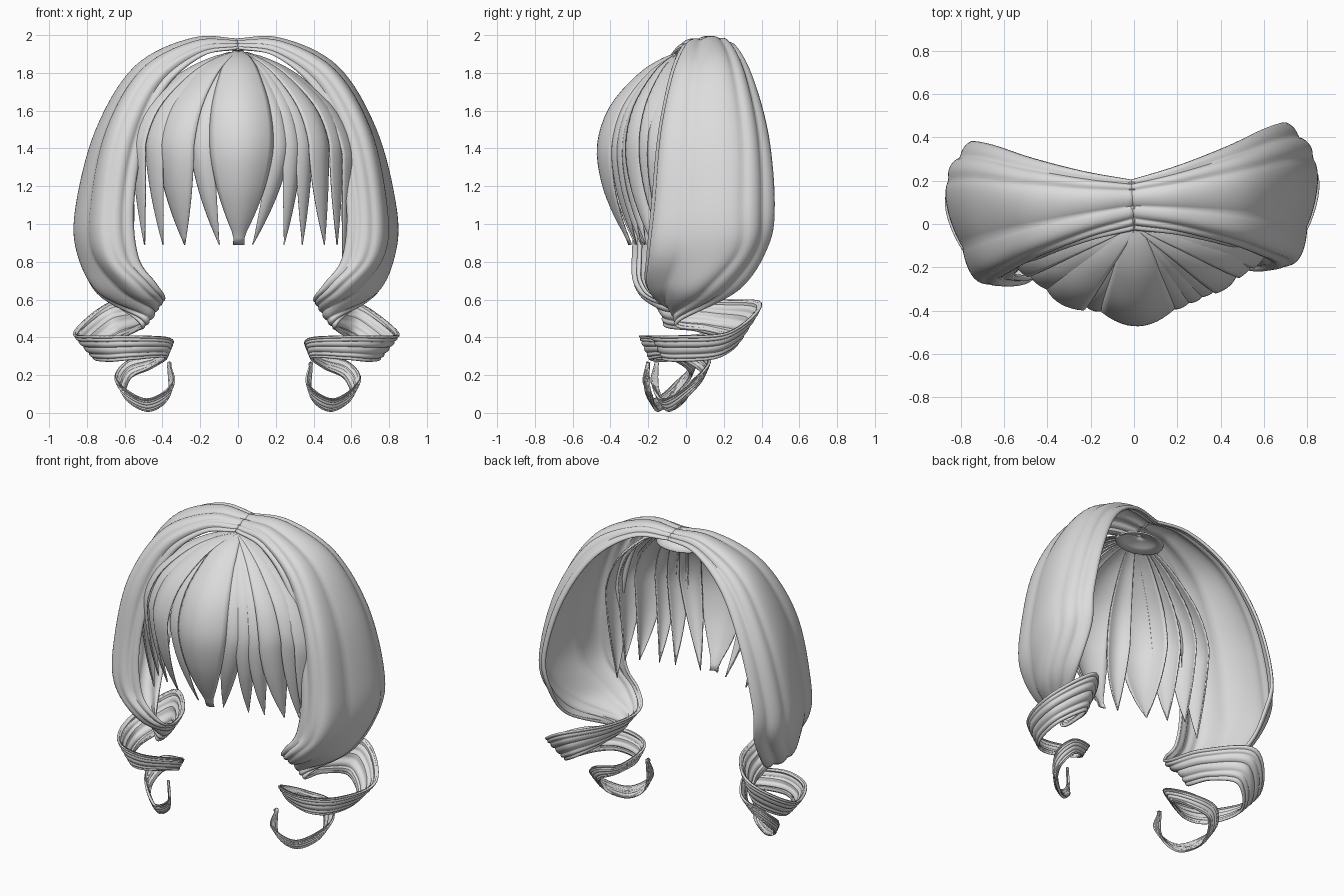
import bpy, math
from mathutils import Vector, Matrix

if "Cube" in bpy.data.objects:
    bpy.data.objects.remove(bpy.data.objects["Cube"])

mat = bpy.data.materials.new("hair_grey")
mat.diffuse_color = (0.72, 0.72, 0.72, 1)
mat.use_nodes = True
mat.node_tree.nodes["Principled BSDF"].inputs["Base Color"].default_value = mat.diffuse_color


def spline(pts, t):
    """Catmull-Rom through pts, t in 0..len-1."""
    i = min(int(t), len(pts) - 2)
    f = t - i
    p1, p2 = pts[i], pts[i + 1]
    p0 = pts[i - 1] if i > 0 else p1 * 2 - p2
    p3 = pts[i + 2] if i + 2 < len(pts) else p2 * 2 - p1
    return 0.5 * (2 * p1 + (p2 - p0) * f + (2 * p0 - 5 * p1 + 4 * p2 - p3) * f * f
                  + (3 * p1 - p0 - 3 * p2 + p3) * f ** 3)


def grid_object(name, rows, thickness, flip=False):
    """Smooth sheet from a grid of points, given a little thickness."""
    n = len(rows[0])
    faces = []
    for i in range(len(rows) - 1):
        for j in range(n - 1):
            a = i * n + j
            q = (a, a + n, a + n + 1, a + 1)
            faces.append(q[::-1] if flip else q)
    me = bpy.data.meshes.new(name)
    me.from_pydata([p for r in rows for p in r], [], faces)
    me.materials.append(mat)
    ob = bpy.data.objects.new(name, me)
    bpy.context.collection.objects.link(ob)
    mod = ob.modifiers.new("thickness", "SOLIDIFY")
    mod.thickness, mod.offset = thickness, -1
    bpy.context.view_layer.objects.active = ob
    ob.select_set(True)
    bpy.ops.object.shade_smooth_by_angle(angle=math.radians(60))
    ob.select_set(False)
    return ob


# Side sweep sections: front edge, front outer, back outer, back edge
SWEEP = [
    ((0, -.03, 1.93), (-.01, .05, 1.96), (-.02, .14, 1.97), (-.03, .20, 1.945)),
    ((.20, -.05, 1.885), (.22, .02, 1.95), (.22, .17, 1.97), (.20, .27, 1.93)),
    ((.40, -.09, 1.71), (.49, -.04, 1.80), (.515, .22, 1.82), (.43, .36, 1.76)),
    ((.52, -.13, 1.42), (.67, -.10, 1.49), (.715, .26, 1.49), (.60, .44, 1.46)),
    ((.575, -.165, 1.08), (.745, -.13, 1.10), (.82, .26, 1.10), (.70, .47, 1.10)),
    ((.55, -.18, .82), (.73, -.16, .84), (.82, .24, .86), (.69, .435, .88)),
    ((.46, -.18, .69), (.58, -.18, .665), (.73, .06, .645), (.67, .28, .65)),
]
# Curl sections: upper edge, lower edge, wound front - inside - back - outside
CURL = [
    ((.40, -.10, .61), (.53, -.05, .47)),
    ((.44, .15, .60), (.53, .12, .43)),
    ((.64, .40, .585), (.61, .27, .38)),
    ((.85, .23, .43), (.74, .17, .29)),
    ((.78, -.06, .41), (.70, -.04, .27)),
    ((.57, -.18, .41), (.58, -.12, .28)),
    ((.36, -.10, .39), (.39, -.05, .29)),
    ((.41, .08, .31), (.46, .06, .23)),
    ((.58, .13, .27), (.56, .09, .18)),
    ((.65, .04, .17), (.60, .00, .075)),
    ((.51, -.12, .07), (.49, -.09, .005)),
    ((.365, -.18, .15), (.385, -.14, .08)),
    ((.38, -.15, .27), (.38, -.15, .265)),
]
sections = [[Vector(p) for p in s] for s in SWEEP]
for a, b in CURL:
    a, b = Vector(a), Vector(b)
    sections.append([a.lerp(b, k / 3) for k in range(4)])

STEP, ACROSS = 8, 48
# Strand borders across the sheet, front to back
STRANDS = [0, .10, .24, .46, .72, .88, 1]


def ridge(v):
    """Rounded strand profile between neighbouring borders."""
    for a, b in zip(STRANDS, STRANDS[1:]):
        if v <= b:
            return max(0, math.sin(math.pi * (v - a) / (b - a))) ** 0.7 * min(1, (b - a) / .16)
    return 0


def side_rows():
    n = (len(sections) - 1) * STEP
    rows = []
    for i in range(n + 1):
        ctrl = [spline([s[k] for s in sections], i / STEP) for k in range(4)]
        rows.append([spline(ctrl, 3 * j / ACROSS) for j in range(ACROSS + 1)])
    out = []
    for i, r in enumerate(rows):
        new = []
        width = (r[0] - r[-1]).length
        for j, p in enumerate(r):
            du = rows[min(i + 1, n)][j] - rows[max(i - 1, 0)][j]
            dv = r[min(j + 1, ACROSS)] - r[max(j - 1, 0)]
            nrm = du.cross(dv)
            nrm = nrm.normalized() if nrm.length > 1e-9 else Vector()
            new.append(p + nrm * ridge(j / ACROSS) * min(0.018, 0.05 * width))
        out.append(new)
    return out


base = side_rows()
grid_object("right_sweep_and_curl", base, 0.016)
# The left side is the mirrored right side, turned slightly forward
turn = Matrix.Rotation(0.12, 3, 'Z')
left = [[turn @ Vector((-p.x, p.y, p.z)) for p in r] for r in base]
grid_object("left_sweep_and_curl", left, 0.016, flip=True)

# Fringe profile: height, distance from crown, relative width
PROFILE = [Vector(p) for p in (
    (1.92, .03, .10), (1.88, .28, .38), (1.79, .56, .64), (1.62, .86, .92), (1.42, 1.0, 1.0),
    (1.22, .98, .80), (1.04, .88, .44), (.89, .75, .03))]
# Fringe locks: x at widest, half width, x at tip, length factor
LOCKS = [(.02, .17, .005, 1), (-.20, .065, -.11, 1), (-.35, .10, -.30, 1), (-.465, .055, -.42, 1),
         (-.545, .055, -.52, 1), (.23, .06, .09, 1), (.305, .05, .26, 1), (.37, .045, .36, 1),
         (.45, .06, .48, 1), (.54, .055, .55, 1), (-.60, .06, -.58, 1.1), (.60, .06, .58, 1.1)]

for k, (xm, half, tip, length) in enumerate(LOCKS):
    ym = -0.425 * (1 - (xm / 0.7) ** 2)
    out = Vector((xm * 0.9, ym, 0)).normalized()
    side = Vector((-out.y, out.x, 0))
    half /= max(abs(side.x), 0.6)
    rows = []
    for i in range(29):
        z, h, w = spline(PROFILE, i / 4)
        f = max(0, (1.42 - z) / 0.53)
        x = xm * h if f == 0 else xm + (tip - xm) * f ** 1.5
        c = Vector((x, ym * h, 1.92 - (1.92 - z) * length))
        w = max(w, .03) * half
        if k == 0:
            w = max(w, .03)      # blunt tip on the middle lock
        row = []
        for j in range(13):
            u = j / 6 - 1
            row.append(c + side * (u * w) + out * (0.42 * w * (1 - u * u) - 0.025))
        rows.append(row)
    grid_object("fringe_lock_%d" % (k + 1), rows, 0.008)

# Small cap under the parting where the fringe is rooted
cap = [[Vector((.16 * r * math.cos(a), .05 + .12 * r * math.sin(a), 1.915 - .05 * r * r))
        for a in (math.tau * j / 24 for j in range(25))] for r in (.02, .35, .7, 1)]
grid_object("crown_cap", cap, 0.01)
